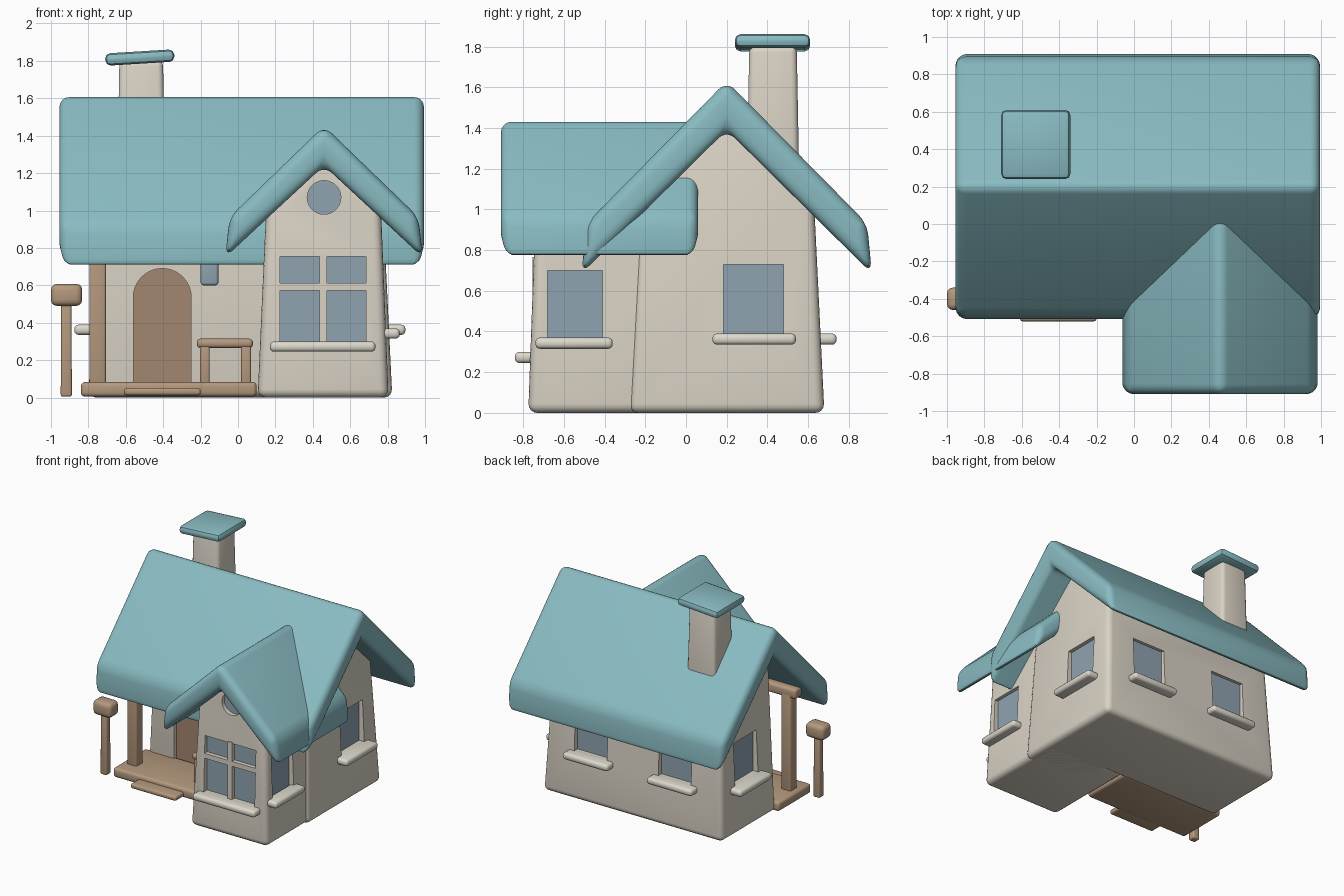
import bpy, bmesh, math
from mathutils import Vector

if "Cube" in bpy.data.objects:
    bpy.data.objects.remove(bpy.data.objects["Cube"])


def material(name, rgb):
    m = bpy.data.materials.new(name)
    m.diffuse_color = (*rgb, 1)
    m.use_nodes = True
    m.node_tree.nodes["Principled BSDF"].inputs["Base Color"].default_value = m.diffuse_color
    return m


ROOF = material("roof_teal", (0.25, 0.50, 0.54))
WALL = material("plaster", (0.70, 0.65, 0.56))
TRIM = material("sill_cream", (0.72, 0.69, 0.60))
WOOD = material("wood", (0.46, 0.32, 0.21))
DOOR = material("door_brown", (0.37, 0.24, 0.16))
GLASS = material("glass", (0.28, 0.37, 0.44))
cutters = []


def add_bevel(ob, width, segments=4):
    b = ob.modifiers.new("bevel", 'BEVEL')
    b.width, b.segments = width, segments
    b.limit_method, b.angle_limit = 'ANGLE', math.radians(25)


def finish(name, bm, mat, bevel, segments):
    bmesh.ops.recalc_face_normals(bm, faces=bm.faces)
    me = bpy.data.meshes.new(name)
    bm.to_mesh(me)
    bm.free()
    ob = bpy.data.objects.new(name, me)
    bpy.context.collection.objects.link(ob)
    if mat:
        me.materials.append(mat)
    else:
        ob.hide_render = True
        cutters.append(ob)
    if bevel:
        add_bevel(ob, bevel, segments)
    return ob


def prism(name, pts, a0, a1, axis, mat=None, taper=0, bevel=0, segments=4):
    """Extrude a (side, z) profile along x or y; taper narrows the length with height."""
    bm = bmesh.new()
    mid = (a0 + a1) / 2
    rings = []
    for a in (a0, a1):
        ring = []
        for u, z in pts:
            t = mid + (a - mid) * (1 - taper * z)
            ring.append(bm.verts.new((t, u, z) if axis == 'x' else (u, t, z)))
        rings.append(ring)
        bm.faces.new(ring)
    n = len(pts)
    for i in range(n):
        j = (i + 1) % n
        bm.faces.new((rings[0][i], rings[0][j], rings[1][j], rings[1][i]))
    return finish(name, bm, mat, bevel, segments)


def box(name, x, y, z, mat=None, bevel=0, segments=3, top=1.0):
    """Box from (min, max) ranges; top scales the upper face."""
    bm = bmesh.new()
    bmesh.ops.create_cube(bm, size=1)
    for v in bm.verts:
        s = top if v.co.z > 0 else 1
        v.co = Vector([sum(r) / 2 + c * (r[1] - r[0]) * k
                       for r, c, k in zip((x, y, z), v.co, (s, s, 1))])
    return finish(name, bm, mat, bevel, segments)


def cut(ob, cutter):
    m = ob.modifiers.new("cut", 'BOOLEAN')
    m.operation, m.solver, m.object = 'DIFFERENCE', 'EXACT', cutter


def window(name, wall, axis, face, out, span, z, sill_span, sill_z, sill_out):
    """Recessed pane and rounded sill on a wall facing +/- axis."""
    rng = lambda a, b: (min(a, b), max(a, b))
    place = lambda d, s: (d, s) if axis == 'x' else (s, d)
    deep = face - 0.035 * out
    cut(wall, box(name + "_cutter", *place(rng(deep, face + 0.2 * out), span), z))
    e = (span[0] - 0.01, span[1] + 0.01)
    box(name + "_glass", *place(rng(deep - 0.01 * out, deep + 0.004 * out), e),
        (z[0] - 0.01, z[1] + 0.01), GLASS)
    box(name + "_sill", *place(rng(face - 0.03 * out, sill_out), sill_span),
        sill_z, TRIM, 0.022)


def gable_roof(name, c, half, a0, a1, axis):
    pts = half + [(-u, z) for u, z in reversed(half[1:-1])]
    # order: outer ridge, right eave, inner ridge, left eave
    pts = [(c + u, z) for u, z in half] + [(c - u, z) for u, z in reversed(half[1:-1])]
    return prism(name, pts, a0, a1, axis, ROOF, 0.0, 0.055, 5)


# Walls
main = prism("main_walls", [(-.28, 0), (.68, 0), (.63, 1.02), (.2, 1.47), (-.23, 1.02)],
             -.80, .825, 'x', WALL, taper=.06)
cut(main, box("porch_cutter", (-1.2, .25), (-.6, -.03), (-.5, 2)))
add_bevel(main, 0.045)
wing = prism("wing_walls", [(.105, 0), (.805, 0), (.765, 1.0), (.46, 1.32), (.15, 1.0)],
             -.775, .02, 'y', WALL, taper=.09, bevel=.045)

# Roofs
gable_roof("main_roof", .2, [(0, 1.63), (.69, .93), (.713, .685), (0, 1.39)], -.955, .995, 'x')
gable_roof("wing_roof", .46, [(0, 1.453), (.505, .965), (.528, .75), (0, 1.24)], -.91, .06, 'y')

# Chimney and tilted cap
box("chimney", (-.65, -.385), (.295, .56), (.95, 1.80), WALL, .03, top=.88)
cap = box("chimney_cap", (-.185, .185), (-.185, .185), (-.033, .033), ROOF, .028, 2)
cap.location = (-.525, .425, 1.818)
cap.rotation_euler = (0, math.radians(-3.5), 0)

# Side and back windows
side = ((.185, .48), (.39, .73), (.13, .54), (.335, .39))
window("right_window", main, 'x', .79, 1, *side, .895)
window("left_window", main, 'x', -.765, -1, *side, -.875)
for tag, c in (("a", .40), ("b", -.36)):
    window("back_window_" + tag, main, 'y', .65, 1, (c - .148, c + .148), (.39, .73),
           (c - .205, c + .205), (.335, .39), .74)
window("wing_side_window", wing, 'x', .78, 1, (-.68, -.41), (.35, .70),
       (-.74, -.36), (.315, .37), .865)

# Large front window with glazing bars
window("front_window", wing, 'y', -.752, -1, (.225, .685), (.30, .755),
       (.17, .735), (.245, .30), -.84)
box("front_window_upright", (.435, .475), (-.755, -.71), (.29, .765), WALL)
box("front_window_crossbar", (.215, .695), (-.755, -.71), (.572, .612), WALL)


# Round gable window
def arc(cx, cz, r, a0, a1, n):
    return [(cx + r * math.cos(math.radians(a0 + (a1 - a0) * i / n)),
             cz + r * math.sin(math.radians(a0 + (a1 - a0) * i / n))) for i in range(n + 1)]


cut(wing, prism("round_cutter", arc(.46, 1.07, .09, 0, 360, 32)[:-1], -1, -.70, 'y'))
prism("round_window_glass", arc(.46, 1.07, .095, 0, 360, 32)[:-1], -.705, -.69, 'y', GLASS)

# Arched front door
cut(main, prism("door_cutter", [(-.56, .04), (-.25, .04)] + arc(-.405, .535, .155, 0, 180, 20),
                -.2, .01, 'y'))
prism("door", [(-.565, .035), (-.245, .035)] + arc(-.405, .535, .16, 0, 180, 20),
      .006, .02, 'y', DOOR)

# Porch deck, step, post, beam and rail
box("porch_deck", (-.84, .10), (-.42, .0), (.005, .083), WOOD, .022)
box("porch_step", (-.61, -.20), (-.52, -.36), (.012, .052), WOOD, .015)
box("porch_post", (-.795, -.705), (-.305, -.215), (.07, .88), WOOD, .015)
box("porch_beam", (-.84, .2), (-.305, -.215), (.84, .92), WOOD, .02)
box("porch_rail", (-.22, .08), (-.29, -.23), (.265, .315), WOOD, .02)
for tag, x in (("left", -.178), ("right", .043)):
    box("rail_post_" + tag, (x - .026, x + .026), (-.285, -.235), (.07, .28), WOOD, .01)

# Porch lamp
box("porch_lamp", (-.20, -.105), (-.12, -.02), (.60, .76), GLASS, .015)

# Mailbox on a post
box("mailbox_post", (-.948, -.888), (-.43, -.37), (.005, .52), WOOD, .012, top=.9)
box("mailbox", (-1.0, -.833), (-.46, -.34), (.49, .608), WOOD, .032)

# Apply modifiers, drop cutters, smooth the rounded edges
bpy.context.view_layer.update()
parts = [o for o in bpy.context.collection.objects if o not in cutters]
dg = bpy.context.evaluated_depsgraph_get()
baked = [(o, bpy.data.meshes.new_from_object(o.evaluated_get(dg))) for o in parts]
for o, me in baked:
    o.modifiers.clear()
    o.data = me
for c in cutters:
    bpy.data.objects.remove(c)
bpy.ops.object.select_all(action='DESELECT')
for o in parts:
    o.select_set(True)
bpy.context.view_layer.objects.active = parts[0]
bpy.ops.object.shade_smooth_by_angle(angle=math.radians(35))
